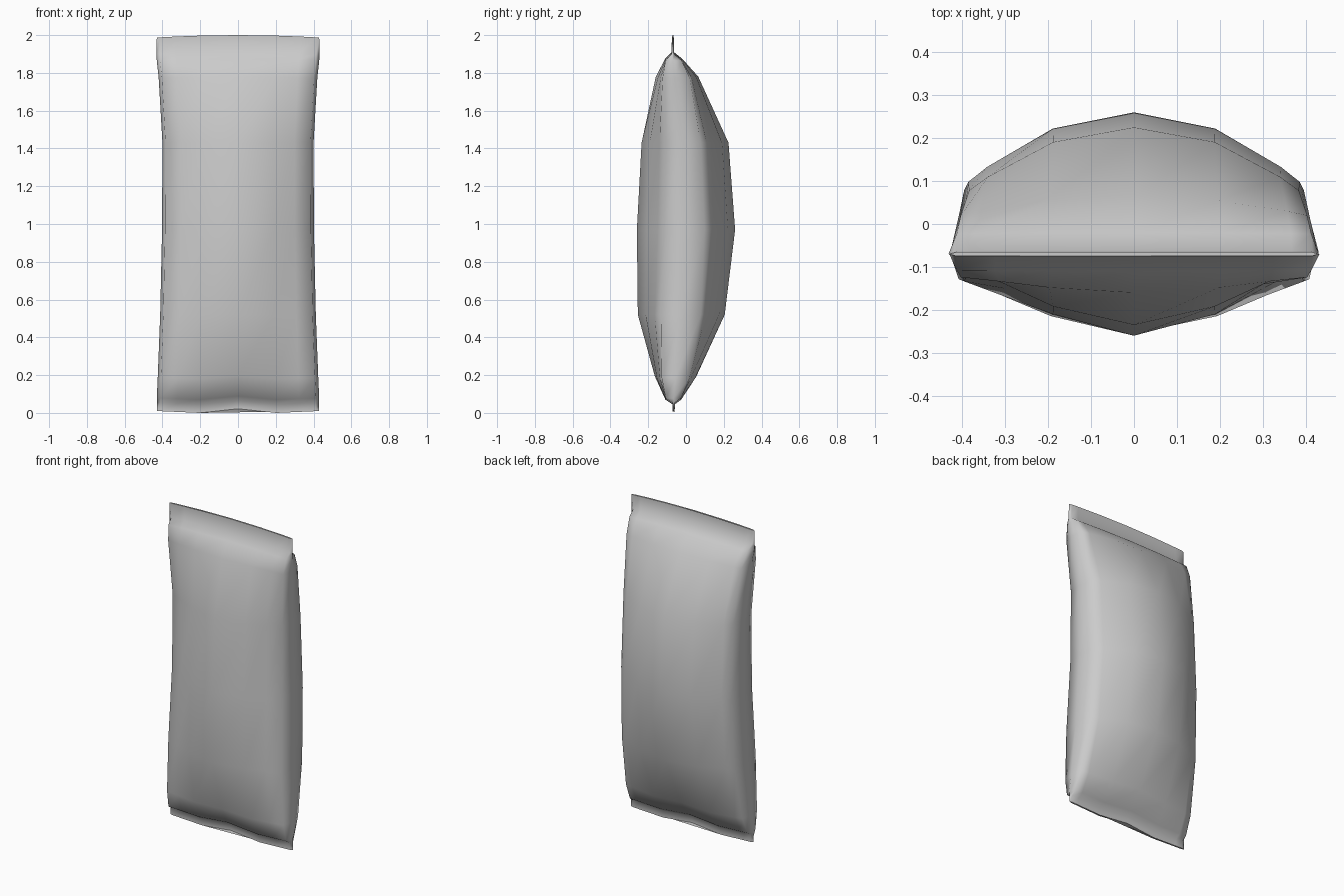
import bpy
import bmesh
import math

default_cube = bpy.data.objects.get("Cube")
if default_cube:
    bpy.data.objects.remove(default_cube, do_unlink=True)


def make_material(name, colour):
    material = bpy.data.materials.new(name)
    material.use_nodes = True
    material.diffuse_color = colour
    shader = next(n for n in material.node_tree.nodes if n.type == "BSDF_PRINCIPLED")
    shader.inputs["Base Color"].default_value = colour
    shader.inputs["Roughness"].default_value = 0.5
    return material


# Cross-section halves: (fraction of half width, fraction of depth)
BACK_HALF = [(0.96, 0.4), (0.85, 0.53), (0.47, 0.86), (0, 1)]
FRONT_HALF = [(0.96, 0.4), (0.75, 0.56), (0.47, 0.8), (0, 1)]

# Height, half width, seam y, front depth, back depth, boxiness
RINGS = [
    (0.0, 0.43, -0.065, 0.005, 0.005, 1),
    (0.045, 0.43, -0.065, 0.006, 0.006, 1),
    (0.07, 0.43, -0.065, 0.045, 0.04, 0.9),
    (0.18, 0.425, -0.055, 0.11, 0.11, 0.45),
    (0.52, 0.412, -0.03, 0.225, 0.235, 0.1),
    (0.97, 0.402, -0.01, 0.25, 0.27, 0),
    (1.43, 0.4, -0.02, 0.215, 0.245, 0),
    (1.78, 0.42, -0.06, 0.1, 0.125, 0.4),
    (1.875, 0.43, -0.07, 0.04, 0.05, 0.9),
    (1.91, 0.432, -0.07, 0.006, 0.006, 1),
    (2.0, 0.43, -0.07, 0.005, 0.005, 1),
]


def end_shift(height, across):
    """Dent the middle of the bottom edge and bow the top edge."""
    across = abs(across)
    dent = 0.022 * max(0, 1 - across / 0.47) + 0.01 * max(0, across - 0.47) / 0.53
    bow = -0.013 * across ** 2
    return dent * max(0, 1 - height / 0.5) + bow * max(0, height - 1.5) / 0.5


def ring_points(height, width, seam, front, back, boxy):
    def half(profile, depth):
        right = [(t, depth * (f + (1 - f) * boxy)) for t, f in profile]
        left = [(-t, y) for t, y in reversed(right[:-1])]
        return right + left

    outline = [(1, 0)] + half(BACK_HALF, back) + [(-1, 0)]
    outline += [(-t, y) for t, y in half(FRONT_HALF, -front)]
    return [(t * width, seam + y, height + end_shift(height, t)) for t, y in outline]


# Filled pouch with flat crimped seals at both ends
bm = bmesh.new()
loops = [[bm.verts.new(p) for p in ring_points(*ring)] for ring in RINGS]
for lower, upper in zip(loops, loops[1:]):
    count = len(lower)
    for i in range(count):
        j = (i + 1) % count
        bm.faces.new((lower[i], lower[j], upper[j], upper[i]))
bm.faces.new(list(reversed(loops[0])))
bm.faces.new(loops[-1])
bmesh.ops.recalc_face_normals(bm, faces=bm.faces[:])

mesh = bpy.data.meshes.new("sealed_pouch")
bm.to_mesh(mesh)
bm.free()
pouch = bpy.data.objects.new("sealed_pouch", mesh)
bpy.context.collection.objects.link(pouch)
mesh.materials.append(make_material("pale grey wrapper", (0.6, 0.6, 0.6, 1)))

# Soft shading with crisp seal rims
bpy.ops.object.select_all(action="DESELECT")
pouch.select_set(True)
bpy.context.view_layer.objects.active = pouch
bpy.ops.object.shade_smooth_by_angle(angle=math.radians(70))
